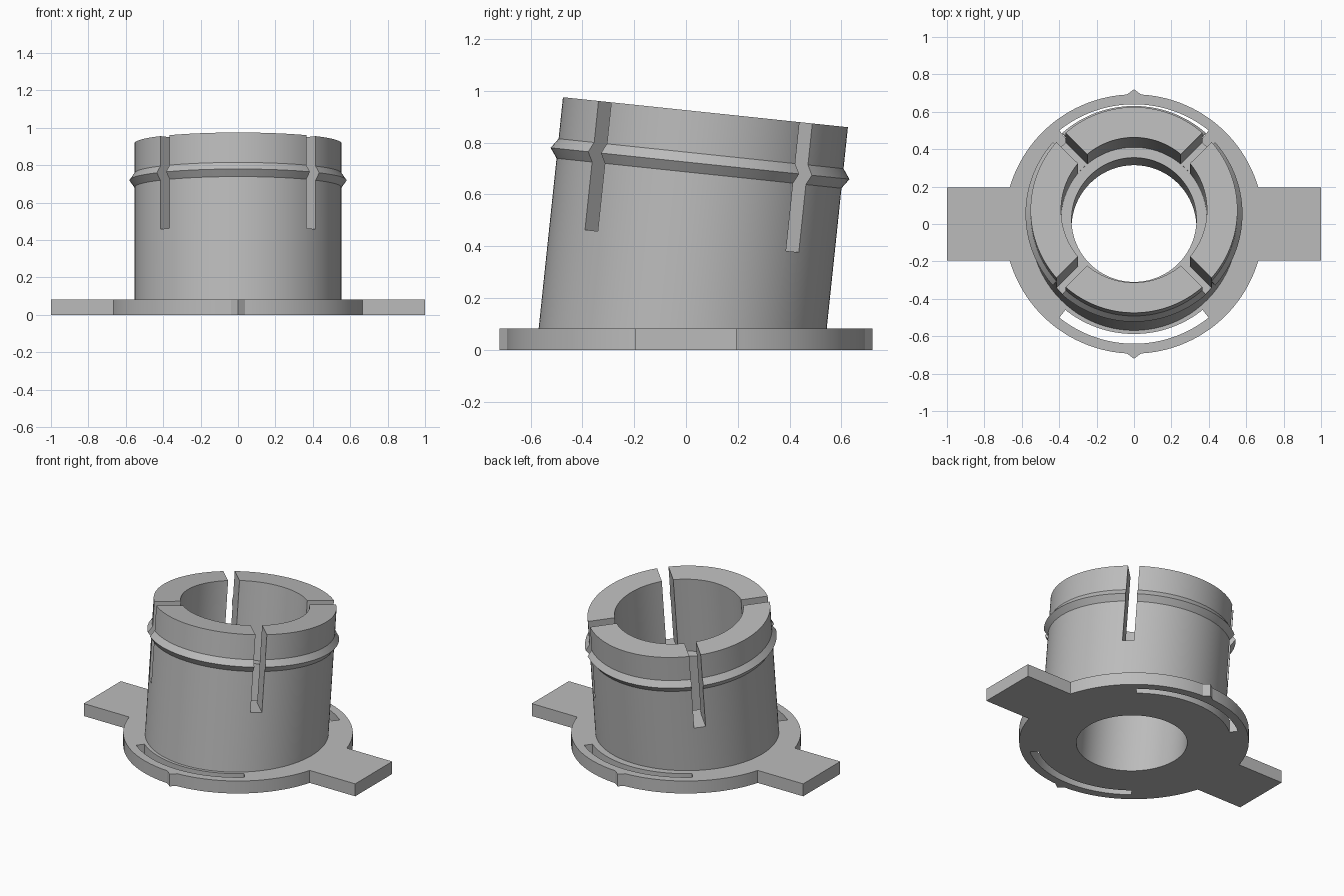
import bpy, bmesh
from math import sin, cos, pi, radians, asin
from mathutils import Matrix

if "Cube" in bpy.data.objects:
    bpy.data.objects.remove(bpy.data.objects["Cube"])

grey = bpy.data.materials.new("plain_grey")
grey.use_nodes = True
colour = (0.5, 0.5, 0.5, 1)
grey.diffuse_color = colour
grey.node_tree.nodes["Principled BSDF"].inputs["Base Color"].default_value = colour

THICK = 0.083          # flange thickness
BORE, OUTER = 0.334, 0.553
TILT = Matrix.Translation((0, 0.075, 0.9175)) @ Matrix.Rotation(radians(-6), 4, 'X')


def finish(name, bm, matrix=None):
    """Turn a bmesh into an object with outward normals."""
    if matrix:
        bm.transform(matrix)
    bmesh.ops.recalc_face_normals(bm, faces=bm.faces)
    mesh = bpy.data.meshes.new(name)
    bm.to_mesh(mesh)
    bm.free()
    mesh.materials.append(grey)
    ob = bpy.data.objects.new(name, mesh)
    bpy.context.collection.objects.link(ob)
    return ob


def prism(name, outline, z0, z1, matrix=None):
    bm = bmesh.new()
    face = bm.faces.new([bm.verts.new((x, y, z0)) for x, y in outline])
    out = bmesh.ops.extrude_face_region(bm, geom=[face])
    tops = [v for v in out["geom"] if isinstance(v, bmesh.types.BMVert)]
    bmesh.ops.translate(bm, verts=tops, vec=(0, 0, z1 - z0))
    return finish(name, bm, matrix)


def lathe(name, profile, matrix, steps=128):
    """Revolve a closed (radius, height) profile."""
    bm = bmesh.new()
    rings = [[bm.verts.new((r * cos(2 * pi * i / steps), r * sin(2 * pi * i / steps), z))
              for r, z in profile] for i in range(steps)]
    n = len(profile)
    for i in range(steps):
        a, b = rings[i], rings[(i + 1) % steps]
        for j in range(n):
            k = (j + 1) % n
            bm.faces.new((a[j], b[j], b[k], a[k]))
    return finish(name, bm, matrix)


def arc(r, start, end, steps):
    return [(r * cos(start + (end - start) * i / steps),
             r * sin(start + (end - start) * i / steps)) for i in range(steps + 1)]


def rectangle(w, d):
    return [(-w, -d), (w, -d), (w, d), (-w, d)]


def activate(ob):
    bpy.ops.object.select_all(action='DESELECT')
    ob.select_set(True)
    bpy.context.view_layer.objects.active = ob


def cut(ob, cutters):
    for c in cutters:
        c.hide_render = True
        mod = ob.modifiers.new("cut", 'BOOLEAN')
        mod.operation, mod.solver, mod.object = 'DIFFERENCE', 'EXACT', c
        activate(ob)
        bpy.ops.object.modifier_apply(modifier=mod.name)
        bpy.data.objects.remove(c)


# Flange: disc with two side tabs and two small pointed marks
R, TAB = 0.693, 0.195
a, b = asin(TAB / R), radians(3.2)
half = [(1, -TAB), (1, TAB)] + arc(R, a, pi / 2 - b, 24) + [(0, 0.72)] \
    + arc(R, pi / 2 + b, pi - a, 24)
flange = prism("flange", half + [(-x, -y) for x, y in half], 0, THICK)

# Curved slits at front and back, and the tilted bore
spread = radians(38.6)
slits = [prism("slit_cutter",
               arc(0.64, m - spread, m + spread, 32) + arc(0.588, m + spread, m - spread, 32),
               -0.1, 0.2) for m in (pi / 2, -pi / 2)]
bore = prism("bore_cutter", arc(BORE, 0, 2 * pi * 127 / 128, 127), -1.2, 0, TILT)
cut(flange, slits + [bore])

# Tilted sleeve: stepped bore and a pointed snap rib around the outside
sleeve = lathe("sleeve", [
    (BORE, -1.1), (OUTER, -1.1), (OUTER, -0.237), (0.58, -0.199), (OUTER, -0.161),
    (OUTER, 0), (0.39, 0), (0.39, -0.503), (BORE, -0.503)], TILT)

# Trim the sleeve level with the flange, then split its rim with four slots
trim = prism("trim_cutter", rectangle(1.5, 1.5), -1, THICK)
slots = [prism("slot_cutter", rectangle(0.9, 0.035), -0.5, 0.2,
               TILT @ Matrix.Rotation(radians(t), 4, 'Z')) for t in (45, 135)]
cut(sleeve, [trim] + slots)

for ob in (flange, sleeve):
    activate(ob)
    bpy.ops.object.shade_smooth_by_angle(angle=radians(25))
